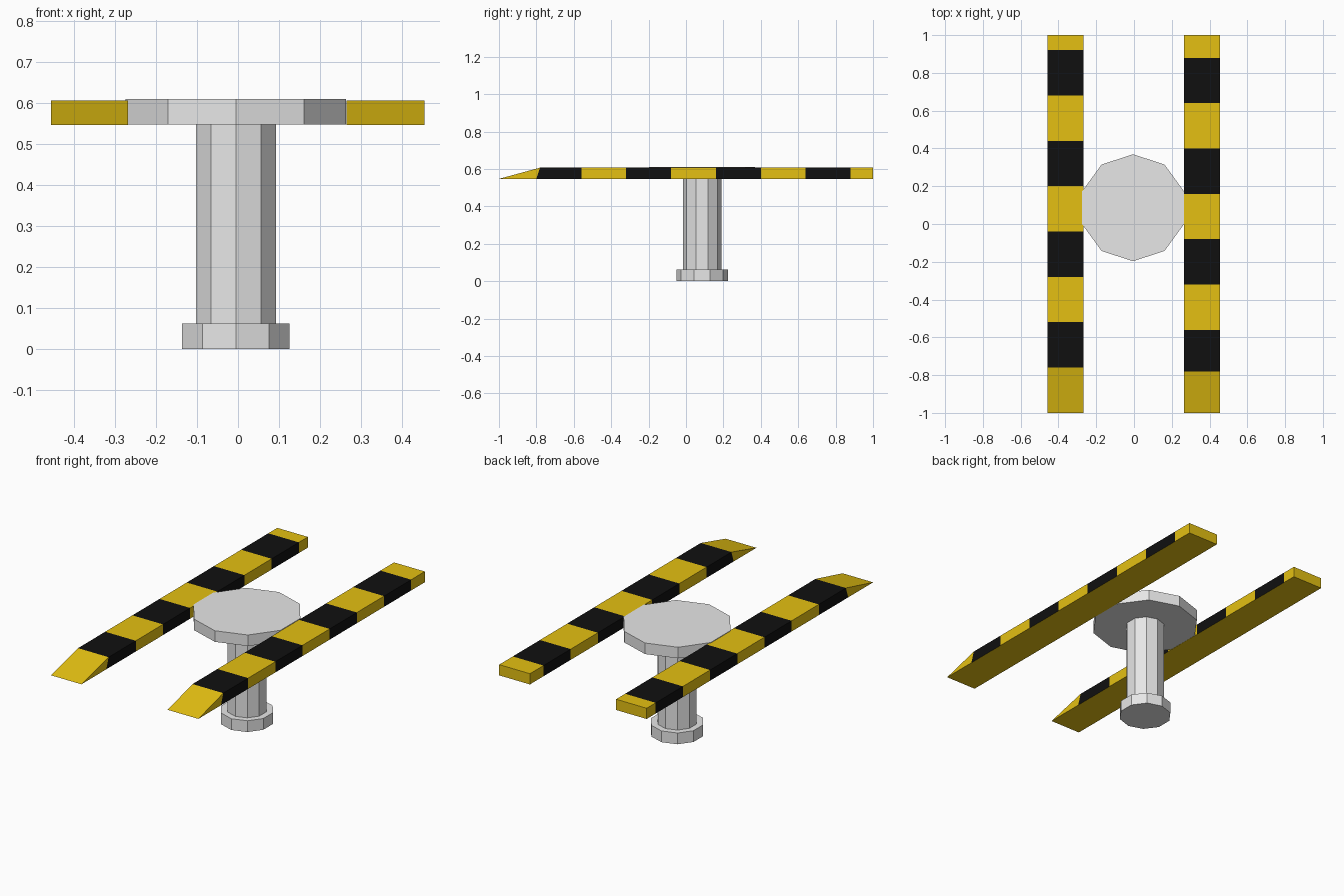
import bpy, bmesh, math

cube = bpy.data.objects.get("Cube")
if cube:
    bpy.data.objects.remove(cube, do_unlink=True)


def make_material(name, rgb):
    mat = bpy.data.materials.new(name)
    mat.use_nodes = True
    mat.diffuse_color = (*rgb, 1)
    mat.node_tree.nodes["Principled BSDF"].inputs["Base Color"].default_value = (*rgb, 1)
    return mat


grey = make_material("light_grey", (0.8, 0.8, 0.8))
yellow = make_material("warning_yellow", (0.78, 0.53, 0.006))
black = make_material("stripe_black", (0.005, 0.005, 0.005))


def finish(name, bm, materials):
    bmesh.ops.recalc_face_normals(bm, faces=bm.faces)
    mesh = bpy.data.meshes.new(name)
    bm.to_mesh(mesh)
    bm.free()
    for mat in materials:
        mesh.materials.append(mat)
    obj = bpy.data.objects.new(name, mesh)
    bpy.context.collection.objects.link(obj)
    return obj


AXIS_X, AXIS_Y, SIDES = -0.005, 0.086, 10


def prism(name, radius, z0, z1):
    """Ten-sided upright prism with a corner facing front and back."""
    bm = bmesh.new()
    ring = []
    for i in range(SIDES):
        a = math.pi / 2 + i * math.tau / SIDES
        ring.append(bm.verts.new((AXIS_X + radius * math.cos(a),
                                  AXIS_Y + radius * math.sin(a), z0)))
    face = bm.faces.new(ring)
    extruded = bmesh.ops.extrude_face_region(bm, geom=[face], use_keep_orig=True)
    top = [v for v in extruded["geom"] if isinstance(v, bmesh.types.BMVert)]
    bmesh.ops.translate(bm, verts=top, vec=(0, 0, z1 - z0))
    return finish(name, bm, [grey])


RAIL_BOTTOM, RAIL_TOP, STRIPE, SLANT = 0.547, 0.607, 0.24, 0.02


def rail(name, x0, x1, ramp_end, first_stripe_end):
    """Striped bar with a ramp at the front; the underside stays yellow."""
    # Each section: y at the bottom, y at the top, height of the top
    sections = [(-1, -1, RAIL_BOTTOM), (ramp_end - SLANT, ramp_end, RAIL_TOP)]
    y = first_stripe_end
    while y < 1:
        sections.append((y, y, RAIL_TOP))
        y += STRIPE
    sections.append((1, 1, RAIL_TOP))

    bm = bmesh.new()
    rings = []
    for yb, yt, zt in sections:
        low = [bm.verts.new((x, yb, RAIL_BOTTOM)) for x in (x0, x1)]
        if zt == RAIL_BOTTOM:
            high = low
        else:
            high = [bm.verts.new((x, yt, zt)) for x in (x0, x1)]
        rings.append((low, high))

    for i, ((la, ha), (lb, hb)) in enumerate(zip(rings, rings[1:])):
        painted = [bm.faces.new((ha[0], ha[1], hb[1], hb[0]))]
        for s in (0, 1):
            corners = list(dict.fromkeys((la[s], lb[s], hb[s], ha[s])))
            painted.append(bm.faces.new(corners))
        bm.faces.new((la[0], la[1], lb[1], lb[0]))
        for f in painted:
            f.material_index = i % 2
    low, high = rings[-1]
    bm.faces.new((low[0], low[1], high[1], high[0]))
    return finish(name, bm, [yellow, black])


# Central lifting post
prism("post_foot", 0.138, 0, 0.063)
prism("post_column", 0.103, 0.063, 0.549)
prism("turntable_plate", 0.283, 0.548, 0.61)

# Striped carrying rails
rail("left_rail", 0.265, 0.455, -0.78, -0.56)
rail("right_rail", -0.457, -0.268, -0.76, -0.52)
